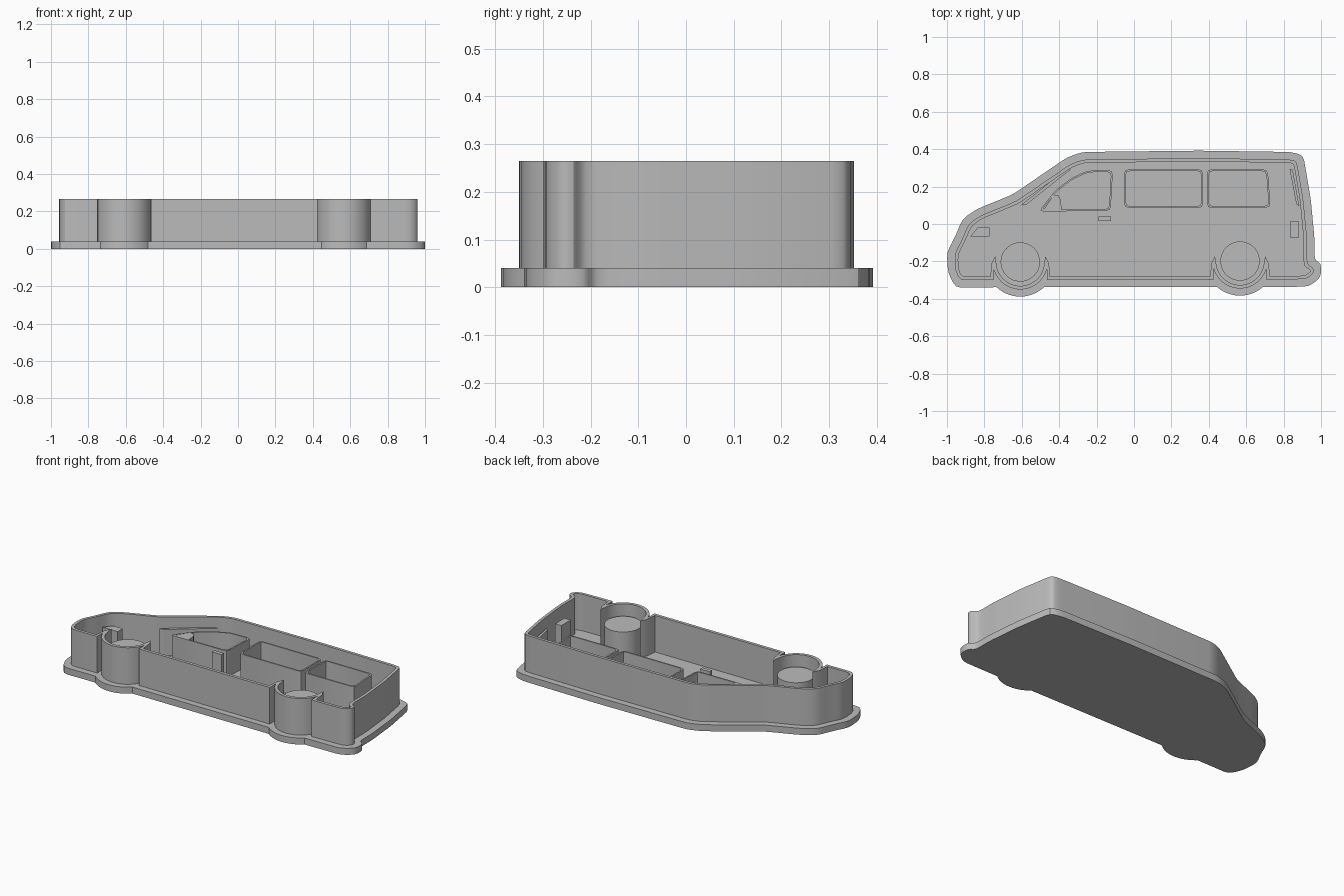
import bpy, bmesh, math
from mathutils import Vector

cube = bpy.data.objects.get("Cube")
if cube:
    bpy.data.objects.remove(cube, do_unlink=True)

grey = bpy.data.materials.new("plain grey")
grey.use_nodes = True
grey.diffuse_color = (0.5, 0.5, 0.5, 1)
grey.node_tree.nodes["Principled BSDF"].inputs["Base Color"].default_value = (0.5, 0.5, 0.5, 1)

PLATE, INNER, RIM = 0.04, 0.2, 0.265


def offset(pts, d):
    """Move every edge of a counter-clockwise outline outwards by d."""
    out = []
    for i, p in enumerate(pts):
        a, p, b = Vector(pts[i - 1]), Vector(p), Vector(pts[(i + 1) % len(pts)])
        e, f = (p - a).normalized(), (b - p).normalized()
        n, m = Vector((e.y, -e.x)), Vector((f.y, -f.x))
        out.append(p + (n + m) * d / max(0.4, 1 + n.dot(m)))
    return out


def rounded(pts, size):
    """Replace each corner by a short three-point curve."""
    out = []
    for i, p in enumerate(pts):
        a, p, b = Vector(pts[i - 1]), Vector(p), Vector(pts[(i + 1) % len(pts)])
        s = p + (a - p) * min(0.35, size / (a - p).length)
        t = p + (b - p) * min(0.35, size / (b - p).length)
        out += [s, (s + t + p * 2) / 4, t]
    return out


def finish(name, bm):
    bmesh.ops.recalc_face_normals(bm, faces=bm.faces)
    mesh = bpy.data.meshes.new(name)
    bm.to_mesh(mesh)
    bm.free()
    mesh.materials.append(grey)
    ob = bpy.data.objects.new(name, mesh)
    bpy.context.collection.objects.link(ob)
    bpy.ops.object.select_all(action='DESELECT')
    ob.select_set(True)
    bpy.context.view_layer.objects.active = ob
    bpy.ops.object.shade_smooth_by_angle(angle=math.radians(30))


def solid(name, pts, z0, z1):
    bm = bmesh.new()
    face = bm.faces.new([bm.verts.new((p[0], p[1], z0)) for p in pts])
    top = bmesh.ops.extrude_face_region(bm, geom=[face])["geom"]
    bmesh.ops.translate(bm, vec=(0, 0, z1 - z0),
                        verts=[v for v in top if isinstance(v, bmesh.types.BMVert)])
    finish(name, bm)


def ring(name, outer, inner, z0, z1):
    bm = bmesh.new()
    loops = [[bm.verts.new((p[0], p[1], z)) for p in pts]
             for pts, z in ((outer, z0), (outer, z1), (inner, z1), (inner, z0))]
    n = len(outer)
    for k in range(4):
        a, b = loops[k], loops[(k + 1) % 4]
        for i in range(n):
            j = (i + 1) % n
            bm.faces.new((a[i], a[j], b[j], b[i]))
    finish(name, bm)


def arc(c, r, start, end, n=24):
    return [(c[0] + r * math.cos(start + (end - start) * i / n),
             c[1] + r * math.sin(start + (end - start) * i / n)) for i in range(n + 1)]


# Van body side profile, counter-clockwise from the lower nose corner
body = [(-0.93, -0.30), (0.92, -0.295), (0.96, -0.265), (0.96, -0.235), (0.925, -0.215),
        (0.925, -0.08), (0.905, 0.13), (0.87, 0.335), (0.835, 0.345), (0.35, 0.352),
        (-0.27, 0.345), (-0.34, 0.32), (-0.63, 0.122), (-0.82, 0.045), (-0.885, 0.0),
        (-0.92, -0.085), (-0.96, -0.16), (-0.955, -0.25)]
wheels = [("front", (-0.608, -0.203)), ("rear", (0.567, -0.198))]


def outline(d, wheel_path):
    """Body profile moved by d, with a wheel bulge spliced into the bottom edge."""
    pts = rounded(offset(body, d), 0.03)
    bulges = [p for _, c in wheels for p in wheel_path(c)]
    return pts[:3] + bulges + pts[3:]


def plate_bulge(c):
    a = math.asin((-0.338 - c[1]) / 0.185)
    return arc(c, 0.185, math.pi - a, 2 * math.pi + a)


def notched(c, r, spur, end):
    """Spur up one side, arc under the wheel, spur down the other."""
    left = [(c[0] - x, y) for x, y in spur]
    right = [(c[0] + x, y) for x, y in reversed(spur)]
    return left + arc(c, r, math.pi + end, 2 * math.pi - end) + right


def outer_bulge(c):
    return notched(c, 0.147, [(0.142, -0.299), (0.142, -0.265), (0.142, -0.245)], 0.28)


def inner_bulge(c):
    return notched(c, 0.128, [(0.16, -0.28), (0.153, -0.21), (0.134, -0.172)], 0.18)


# Base plate and outer wall
solid("base_plate", outline(0.04, plate_bulge), 0, PLATE)
ring("outer_wall", outline(0, outer_bulge), outline(-0.018, inner_bulge), PLATE - 0.002, RIM)

# Wheel discs
for name, c in wheels:
    solid(name + "_wheel", arc(c, 0.105, 0, math.tau * 47 / 48, 47), PLATE - 0.002, INNER)

# Window frames
windows = {
    "front_window": [(-0.51, 0.067), (-0.125, 0.07), (-0.113, 0.288), (-0.25, 0.285),
                     (-0.335, 0.245), (-0.42, 0.18)],
    "middle_window": [(-0.053, 0.086), (0.369, 0.086), (0.369, 0.292), (-0.053, 0.292)],
    "back_window": [(0.39, 0.086), (0.73, 0.088), (0.715, 0.292), (0.39, 0.292)],
}
for name, pts in windows.items():
    ring(name, rounded(pts, 0.025), rounded(offset(pts, -0.009), 0.022), PLATE - 0.002, INNER)

# Small raised details
details = {
    "wing_mirror": [(-0.485, 0.075), (-0.388, 0.075), (-0.39, 0.125), (-0.405, 0.152),
                    (-0.43, 0.155)],
    "door_handle": [(-0.19, 0.017), (-0.124, 0.017), (-0.124, 0.04), (-0.19, 0.04)],
    "headlight": [(-0.875, -0.067), (-0.772, -0.067), (-0.772, -0.018), (-0.835, -0.018)],
    "tail_light": [(0.838, -0.075), (0.88, -0.075), (0.88, 0.015), (0.838, 0.015)],
    "windscreen": [(-0.606, 0.1), (-0.575, 0.104), (-0.34, 0.29), (-0.355, 0.298)],
    "rear_screen": [(0.868, 0.105), (0.884, 0.095), (0.848, 0.29), (0.832, 0.294)],
}
for name, pts in details.items():
    solid(name, pts, PLATE - 0.002, INNER)
